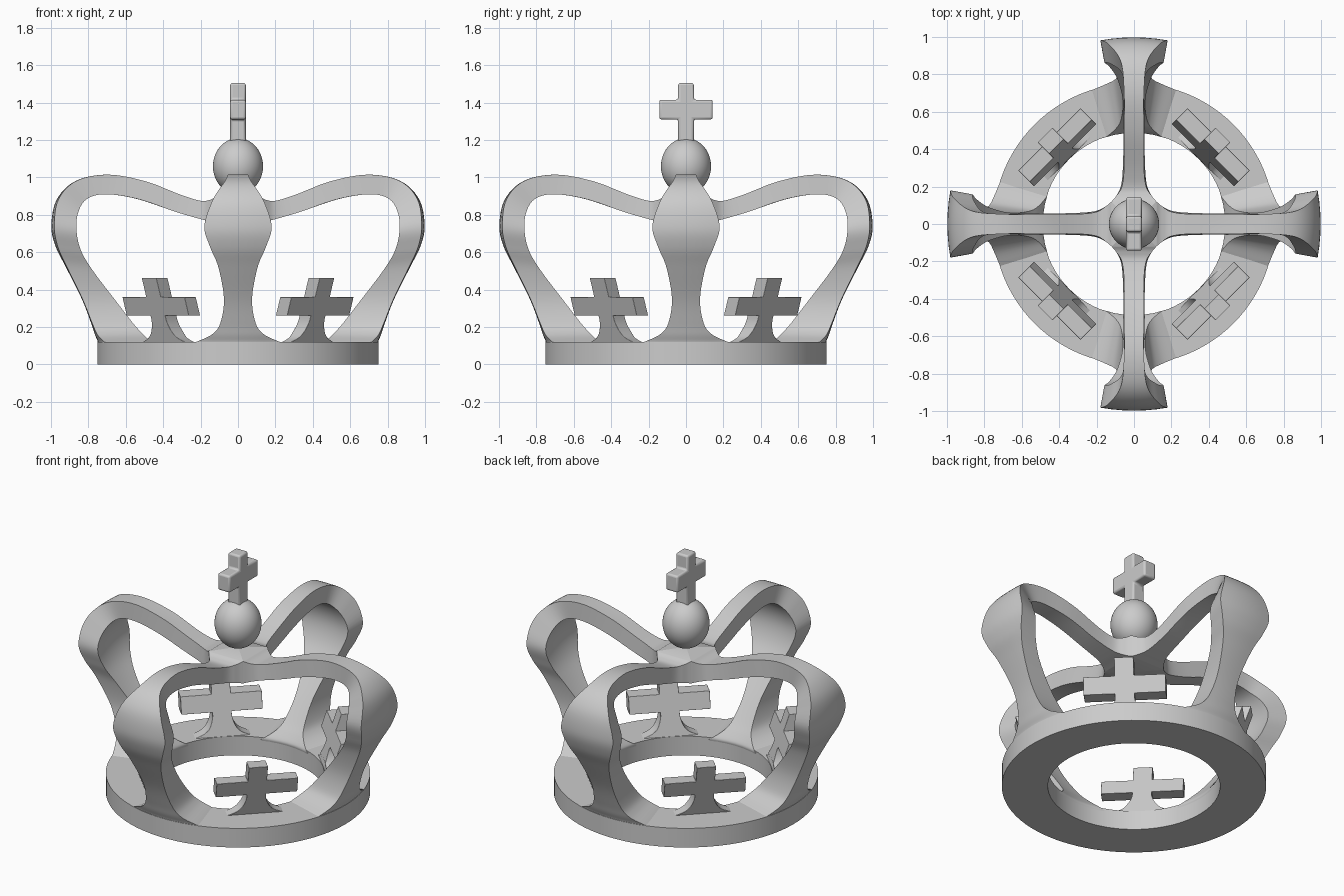
import bpy, bmesh
from math import radians, pi, cos, sin
from mathutils import Matrix, Vector

if "Cube" in bpy.data.objects:
    bpy.data.objects.remove(bpy.data.objects["Cube"])


def finish(bm, name, angle=35, bevel=0):
    bmesh.ops.recalc_face_normals(bm, faces=bm.faces)
    me = bpy.data.meshes.new(name)
    bm.to_mesh(me)
    bm.free()
    ob = bpy.data.objects.new(name, me)
    bpy.context.collection.objects.link(ob)
    bpy.ops.object.select_all(action='DESELECT')
    bpy.context.view_layer.objects.active = ob
    ob.select_set(True)
    bpy.ops.object.shade_smooth_by_angle(angle=radians(angle))
    if bevel:
        mod = ob.modifiers.new("bevel", 'BEVEL')
        mod.width, mod.segments, mod.limit_method = bevel, 3, 'ANGLE'
        mod.angle_limit = radians(60)
    return ob


def skin(bm, loops, closed=False):
    n = len(loops[0])
    for i in range(len(loops) if closed else len(loops) - 1):
        a, b = loops[i], loops[(i + 1) % len(loops)]
        for j in range(n):
            k = (j + 1) % n
            bm.faces.new((a[j], a[k], b[k], b[j]))


def spline(pts, sub):
    out = []
    for i in range(len(pts) - 1):
        p0, p1, p2, p3 = pts[max(i - 1, 0)], pts[i], pts[i + 1], pts[min(i + 2, len(pts) - 1)]
        for s in range(sub):
            t = s / sub
            out.append([0.5 * (2 * b + (c - a) * t + (2 * a - 5 * b + 4 * c - d) * t * t
                               + (3 * b - a - 3 * c + d) * t ** 3)
                        for a, b, c, d in zip(p0, p1, p2, p3)])
    return out + [list(pts[-1])]


# Base ring
bm = bmesh.new()
loops = []
for i in range(96):
    a = 2 * pi * i / 96
    loops.append([bm.verts.new((r * cos(a), r * sin(a), z))
                  for r, z in ((.49, 0), (.752, 0), (.752, .12), (.49, .12))])
skin(bm, loops, closed=True)
finish(bm, "base_ring")

# Four arches: outer radius, outer z, inner radius, inner z, half width
stations = [
    (.75, .10, .49, .10, .27), (.75, .122, .49, .122, .22), (.765, .16, .52, .165, .14),
    (.785, .22, .565, .22, .095), (.835, .35, .66, .345, .075), (.92, .52, .78, .50, .105),
    (.975, .63, .85, .61, .15), (.998, .74, .878, .72, .18), (.97, .88, .862, .815, .135),
    (.87, .98, .81, .885, .07), (.70, 1.015, .71, .91, .053), (.50, .98, .54, .885, .053),
    (.30, .905, .33, .815, .053), (.20, .875, .21, .78, .065), (.15, .88, .15, .765, .095),
    (.12, .895, .12, .757, .12)]
path = spline(stations, 6) + [[0, .91, 0, .75, 0]]
bm = bmesh.new()
for q in range(4):
    rot = Matrix.Rotation(q * pi / 2, 3, 'Z')
    loops = []
    for ro, zo, ri, zi, h in path:
        hi = h * ri / ro if ro else 0
        ring = []
        for r, z, w, order in ((ro, zo, h, 1), (ri, zi, hi, -1)):
            for k in range(-3, 4):
                y = w * order * k / 3
                bulge = y * y / (2 * r) if r > .4 else 0
                ring.append(bm.verts.new(rot @ Vector((r - bulge, y, z))))
        loops.append(ring)
    skin(bm, loops)
bmesh.ops.remove_doubles(bm, verts=bm.verts, dist=.0003)
finish(bm, "arches", 40)

# Orb on the hub
bm = bmesh.new()
bmesh.ops.create_uvsphere(bm, u_segments=48, v_segments=32, radius=1,
                          matrix=Matrix.Translation((0, 0, 1.06)) @ Matrix.Diagonal((.134, .134, .15, 1)))
finish(bm, "orb")


def cross(name, half, place, bevel):
    """Extrude a mirrored half profile; place(side, y, z) gives each position."""
    outline = half + [(-y, z) for y, z in reversed(half)]
    bm = bmesh.new()
    loops = [[bm.verts.new(place(s, y, z)) for y, z in outline] for s in (-1, 1)]
    skin(bm, loops)
    bm.faces.new(loops[0])
    bm.faces.new(loops[1][::-1])
    finish(bm, name, 35, bevel)


# Top cross
top_half = [(.042, 1.18), (.042, 1.31), (.143, 1.31), (.143, 1.415), (.042, 1.415), (.042, 1.505)]
cross("top_cross", top_half, lambda s, y, z: (s * .042, y, z), .012)

# Four rim crosses leaning outward, with flared feet
foot = spline([(.19, .11), (.15, .124), (.105, .145), (.075, .18), (.058, .225), (.055, .262)], 3)
rim_half = [tuple(p) for p in foot] + [(.235, .262), (.235, .36), (.055, .36), (.055, .462)]
for i in range(4):
    a = pi / 4 + i * pi / 2

    def place(s, y, z):
        r = max(.58 + (z - .31) * .33 + s * .043, .492)
        return (r * cos(a) - y * sin(a), r * sin(a) + y * cos(a), z)

    cross(f"rim_cross_{i + 1}", rim_half, place, .006)
